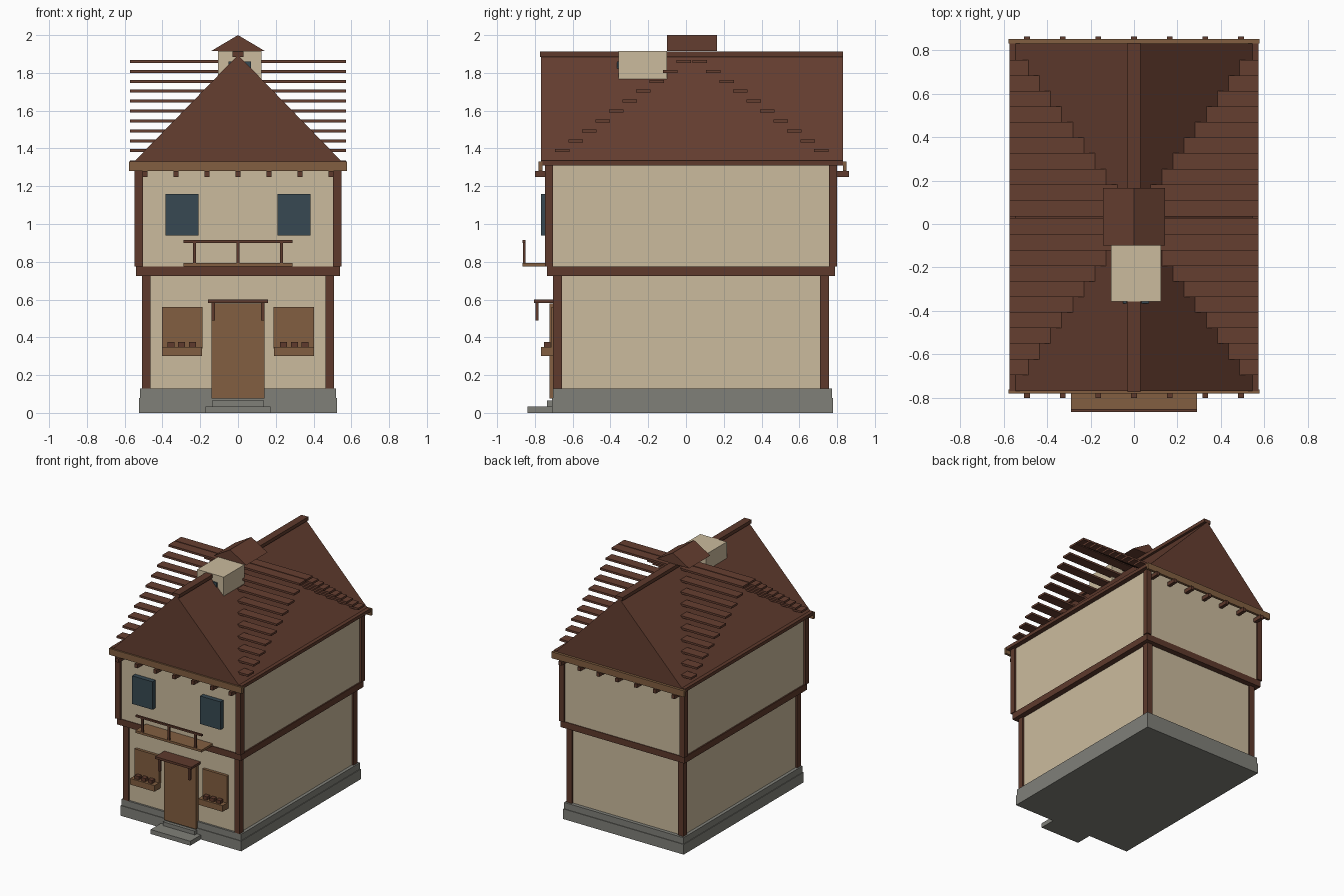
import bpy

if "Cube" in bpy.data.objects:
    bpy.data.objects.remove(bpy.data.objects["Cube"])


def material(name, r, g, b):
    """Flat colour from 0-255 display values."""
    def lin(c):
        c /= 255
        return c / 12.92 if c <= 0.04045 else ((c + 0.055) / 1.055) ** 2.4
    m = bpy.data.materials.new(name)
    m.diffuse_color = (lin(r), lin(g), lin(b), 1)
    m.use_nodes = True
    m.node_tree.nodes["Principled BSDF"].inputs["Base Color"].default_value = m.diffuse_color
    return m


PLASTER = material("cream plaster", 203, 187, 157)
TIMBER = material("dark timber", 94, 58, 44)
ROOF = material("red brown roof", 101, 62, 48)
WOOD = material("light wood", 130, 95, 65)
STONE = material("grey stone", 128, 128, 121)
GLASS = material("dark blue glass", 55, 73, 82)


def make(name, verts, faces, mat):
    mesh = bpy.data.meshes.new(name)
    mesh.from_pydata(verts, [], faces)
    mesh.materials.append(mat)
    obj = bpy.data.objects.new(name, mesh)
    bpy.context.collection.objects.link(obj)
    return obj


def box(name, x, y, z, mat):
    """Box from (min, max) ranges."""
    v = [(a, b, c) for a in x for b in y for c in z]
    f = [(0, 1, 3, 2), (4, 6, 7, 5), (0, 4, 5, 1), (2, 3, 7, 6), (0, 2, 6, 4), (1, 5, 7, 3)]
    return make(name, v, f, mat)


def gable(name, half, y, z, mat):
    """Triangular prism running along y."""
    v = [(x, b, c) for b in y for x, c in ((-half, z[0]), (half, z[0]), (0, z[1]))]
    return make(name, v, [(0, 1, 2), (5, 4, 3), (0, 3, 4, 1), (1, 4, 5, 2), (2, 5, 3, 0)], mat)


def around(c, w):
    return (c - w / 2, c + w / 2)


def mirrored(s, a, b):
    return tuple(sorted((s * a, s * b)))


# Stone base and door steps
box("foundation", (-0.525, 0.525), (-0.71, 0.778), (0, 0.08), STONE)
box("foundation_top", (-0.52, 0.52), (-0.705, 0.773), (0.08, 0.13), STONE)
box("lower_step", (-0.173, 0.173), (-0.84, -0.70), (0, 0.035), STONE)
box("upper_step", (-0.138, 0.138), (-0.735, -0.70), (0.035, 0.065), STONE)

# Two storeys, the upper one overhanging
box("lower_walls", (-0.495, 0.495), (-0.69, 0.745), (0.13, 0.73), PLASTER)
box("upper_walls", (-0.53, 0.53), (-0.73, 0.785), (0.77, 1.33), PLASTER)
box("floor_beam", (-0.54, 0.54), (-0.735, 0.79), (0.725, 0.775), TIMBER)
for s in (-1, 1):
    for y in ((-0.705, -0.657), (0.71, 0.758)):
        box("lower_corner_post", mirrored(s, 0.462, 0.508), y, (0.13, 0.725), TIMBER)
    for y in ((-0.747, -0.703), (0.757, 0.80)):
        box("upper_corner_post", mirrored(s, 0.503, 0.547), y, (0.775, 1.31), TIMBER)

# Main roof, ridge and eaves
gable("roof", 0.555, (-0.768, 0.83), (1.325, 1.895), ROOF)
box("ridge_beam", (-0.03, 0.03), (-0.772, 0.832), (1.885, 1.912), TIMBER)
for s in (-1, 1):
    box("side_eave", mirrored(s, 0.535, 0.573), (-0.768, 0.83), (1.31, 1.336), TIMBER)
for y in ((-0.78, -0.76), (0.83, 0.85)):
    box("eave_board", (-0.578, 0.578), y, (1.28, 1.33), WOOD)
for i in range(7):
    x = around(-0.492 + 0.164 * i, 0.026)
    box("front_rafter_tail", x, (-0.80, -0.72), (1.25, 1.28), TIMBER)
    box("back_rafter_tail", x, (0.78, 0.862), (1.25, 1.28), TIMBER)

# Stepped rows of long roof slats
for i in range(10):
    z = around(1.388 + 0.0525 * i, 0.016)
    for y in (-0.655 + 0.0715 * i, 0.716 - 0.0715 * i):
        box("roof_slat", (-0.572, 0.572), around(y, 0.077), z, ROOF)

# Roof turret with window, and its small cap
box("turret", (-0.105, 0.125), (-0.357, -0.10), (1.76, 1.916), PLASTER)
box("turret_window", (-0.05, 0.07), (-0.366, -0.35), (1.81, 1.86), GLASS)
gable("turret_cap", 0.142, (-0.10, 0.165), (1.916, 2.0), ROOF)

# Door with canopy
box("door", (-0.14, 0.14), (-0.722, -0.68), (0.075, 0.58), WOOD)
box("canopy", (-0.158, 0.158), (-0.805, -0.69), (0.582, 0.6), TIMBER)
for s in (-1, 1):
    box("canopy_bracket", mirrored(s, 0.122, 0.14), (-0.797, -0.78), (0.488, 0.582), TIMBER)

    # Shuttered windows, planters and upper windows
    box("shutter", mirrored(s, 0.188, 0.402), (-0.712, -0.68), (0.34, 0.56), WOOD)
    box("planter", mirrored(s, 0.19, 0.402), (-0.767, -0.69), (0.30, 0.348), WOOD)
    for x in (0.24, 0.298, 0.355):
        box("plant", around(s * x, 0.037), (-0.753, -0.718), (0.345, 0.374), TIMBER)
    box("upper_window", mirrored(s, 0.208, 0.384), (-0.767, -0.72), (0.94, 1.16), GLASS)

# Balcony
box("balcony_floor", (-0.289, 0.289), (-0.865, -0.72), (0.775, 0.793), WOOD)
box("balcony_rail", (-0.289, 0.289), (-0.865, -0.85), (0.9, 0.914), TIMBER)
for x in (-0.23, 0, 0.23):
    box("balcony_post", around(x, 0.017), (-0.864, -0.851), (0.79, 0.902), TIMBER)
